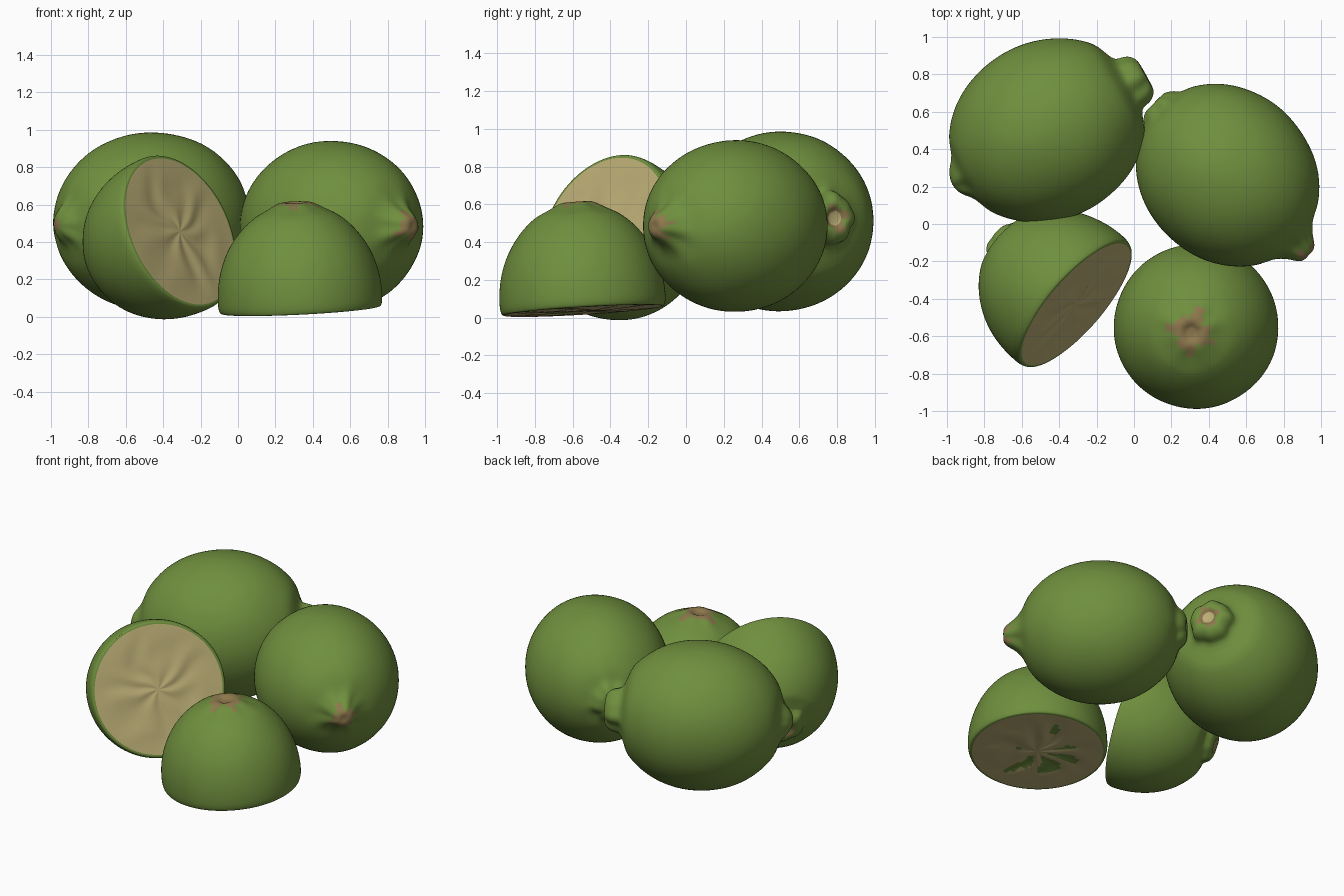
import bpy, bmesh, math
from mathutils import Vector, noise

if "Cube" in bpy.data.objects:
    bpy.data.objects.remove(bpy.data.objects["Cube"])

SEG = 56


def material(name, rgb):
    m = bpy.data.materials.new(name)
    m.diffuse_color = (*rgb, 1)
    m.use_nodes = True
    m.node_tree.nodes["Principled BSDF"].inputs["Base Color"].default_value = m.diffuse_color
    return m


PEEL = material("green_peel", (0.16, 0.275, 0.048))
FLESH = material("pale_flesh", (0.50, 0.42, 0.18))
BROWN = material("brown_scar", (0.27, 0.19, 0.075))


def ellipse(a, b, t0, t1, centre=0.0, n=18):
    """Side profile of the fruit body, as (distance along axis, radius)."""
    a0, a1 = (math.acos(max(-1, min(1, (t - centre) / a))) for t in (t0, t1))
    return [(centre + a * math.cos(a0 + (a1 - a0) * i / n),
             b * math.sin(a0 + (a1 - a0) * i / n)) for i in range(n + 1)]


def fruit(name, profile, loc, axis, rule, cut=False, seed=0):
    """Revolve a profile about an axis, with puckered ends and a soft wobble."""
    bm = bmesh.new()
    rings = []
    for t, r in profile:
        if r == 0:
            rings.append([bm.verts.new((0, 0, t))])
            continue
        ring = []
        for i in range(SEG):
            th = 2 * math.pi * i / SEG
            pucker = max(0, 1 - abs(r - 0.12) / 0.11) if abs(t) > 0.3 else 0
            k = 1 + pucker * (0.05 * math.sin(5 * th + seed) + 0.035 * math.sin(8 * th + 2 * seed))
            p = Vector((r * k * math.cos(th), r * k * math.sin(th), t))
            w = noise.noise(p * 4 + Vector((seed * 3.1, 0, 0)))
            if cut and t < 0.005:
                # gentle wrinkles on the cut face
                p.z += (0.008 * w + 0.005 * math.sin(7 * th + 5 * w)) * min(1, (0.42 - r) * 6) * min(1, r * 8)
            else:
                p *= 1 + 0.008 * w
            ring.append(bm.verts.new(p))
        rings.append(ring)
    for a, b in zip(rings, rings[1:]):
        for i in range(SEG):
            j = (i + 1) % SEG
            if len(a) == 1:
                bm.faces.new((a[0], b[j], b[i]))
            elif len(b) == 1:
                bm.faces.new((a[i], a[j], b[0]))
            else:
                bm.faces.new((a[i], a[j], b[j], b[i]))
    bmesh.ops.recalc_face_normals(bm, faces=bm.faces)
    for f in bm.faces:
        c = f.calc_center_median()
        f.material_index = rule(c.z, math.hypot(c.x, c.y), math.atan2(c.y, c.x))
        f.smooth = True
    me = bpy.data.meshes.new(name)
    bm.to_mesh(me)
    bm.free()
    for m in (PEEL, FLESH, BROWN):
        me.materials.append(m)
    ob = bpy.data.objects.new(name, me)
    bpy.context.collection.objects.link(ob)
    ob.location = loc
    ob.rotation_mode = 'QUATERNION'
    ob.rotation_quaternion = Vector(axis).to_track_quat('Z', 'Y')
    bpy.context.view_layer.objects.active = ob
    ob.select_set(True)
    bpy.ops.object.shade_smooth_by_angle(angle=math.radians(50))
    ob.select_set(False)
    sub = ob.modifiers.new("smooth", 'SUBSURF')
    sub.levels = sub.render_levels = 1
    return ob


def ragged(radius, th):
    return radius * (1 + 0.2 * math.sin(4 * th) + 0.12 * math.sin(7 * th + 1))


# Whole lime at the back left: blunt tip at one end, stem collar at the other
tip = [(-0.588, 0), (-0.585, 0.03), (-0.572, 0.065), (-0.545, 0.095), (-0.515, 0.125)]
collar = [(0.485, 0.155), (0.515, 0.14), (0.55, 0.138), (0.585, 0.115), (0.603, 0.08),
          (0.598, 0.055), (0.58, 0.04), (0.578, 0.02), (0.578, 0)]
fruit("whole_lime_left", tip + ellipse(0.545, 0.478, -0.49, 0.455) + collar,
      (-0.46, 0.5, 0.51), (0.87, 0.49, 0.03),
      lambda t, r, th: 1 if t > 0.5 and r < 0.045 else
      2 if (t > 0.5 and r < ragged(0.065, th)) or (t < -0.5 and r < 0.035) else 0, seed=1)

# Whole lime at the right: pointed tip forward, low collar behind
collar = [(-0.535, 0), (-0.54, 0.025), (-0.555, 0.05), (-0.548, 0.085), (-0.52, 0.118), (-0.49, 0.135)]
tip = [(0.485, 0.155), (0.515, 0.118), (0.55, 0.09), (0.585, 0.07), (0.608, 0.048),
       (0.612, 0.025), (0.605, 0)]
fruit("whole_lime_right", collar + ellipse(0.522, 0.457, -0.475, 0.46) + tip,
      (0.5, 0.26, 0.485), (0.71, -0.70, 0.0),
      lambda t, r, th: 2 if (t > 0.5 and r < ragged(0.068, th)) or
      (t < -0.5 and r < 0.03) else 0, seed=2)

# Cut halves: flat cut face, rim, then the domed peel
face = [(0, 0)] + [(0, 0.42 * i / 12) for i in range(1, 13)]
rim = [(0.001, 0.428), (0.008, 0.434)]
dome = ellipse(0.515, 0.441, 0.03, 0.515, centre=0.06)

top = [(0.548, 0.135), (0.57, 0.1), (0.58, 0.07), (0.575, 0.045), (0.562, 0.03), (0.562, 0)]
fruit("half_lime_face_down", face + rim + dome + top,
      (0.335, -0.545, 0.036), (-0.05, -0.06, 1),
      lambda t, r, th: 1 if t < 0.0035 and r < 0.42 else
      2 if t > 0.5 and r < ragged(0.1, th) else 0, cut=True, seed=3)

top = [(0.53, 0.125), (0.56, 0.12), (0.585, 0.09), (0.592, 0.055), (0.575, 0.03), (0.572, 0)]
fruit("half_lime_leaning", face + rim + dome + top,
      (-0.31, -0.43, 0.456), (-0.713, 0.618, -0.335),
      lambda t, r, th: 1 if (t < 0.02 and r < 0.422) or (t > 0.5 and r < 0.03) else
      2 if t > 0.5 and r < ragged(0.05, th) else 0, cut=True, seed=4)
